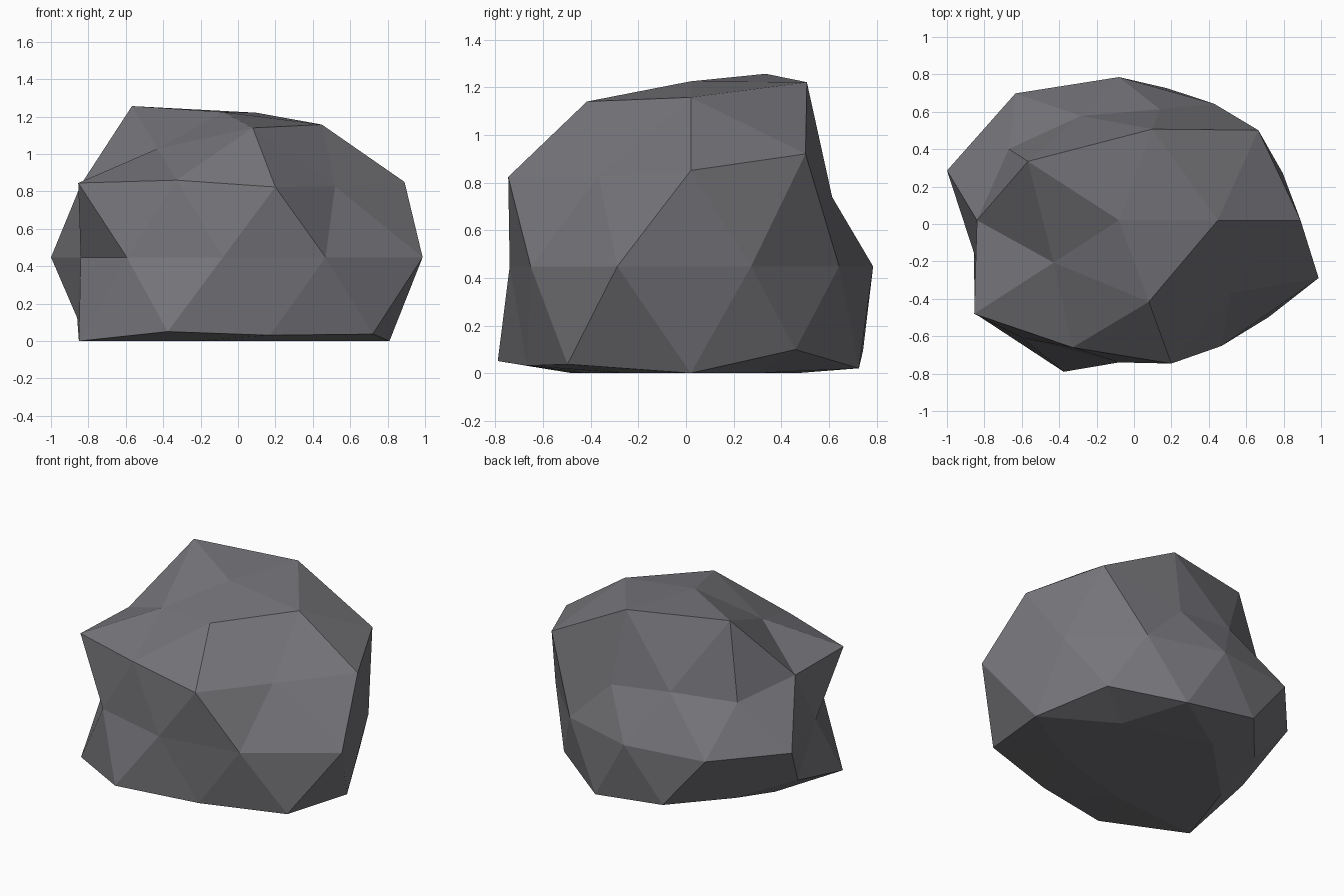
import bpy, bmesh, math

if "Cube" in bpy.data.objects:
    bpy.data.objects.remove(bpy.data.objects["Cube"])

# Stone colour
stone = bpy.data.materials.new("grey_stone")
stone.diffuse_color = (0.18, 0.178, 0.195, 1)
stone.use_nodes = True
stone.node_tree.nodes["Principled BSDF"].inputs["Base Color"].default_value = stone.diffuse_color

# Bulge of each latitude band of the ball, listed counter-clockwise from +x
BULGE = {
    1.0: [.936],
    0.9: [1.005, 1.095, 1.145, .823, .98],
    0.5: [1.082, .775, .893, .945, .87],
    0.4: [1.085, .784, .815, 1.07, 1.012],
    0.0: [.92, .865, .86, .942, .967, .80, .875, .854, .933, 1.122],
    -0.4: [.94, .955, .872, 1.07, 1.106],
    -0.5: [1.046, .98, .826, 1.12, .955],
    -0.9: [1, 1, 1.157, 1, 1],
    -1.0: [1],
}
CENTRE = (-0.08, 0.02, 0.448)
SCALE = (1.0, 0.89, 0.83)


def azimuth(v):
    return round(math.degrees(math.atan2(v.co.y, v.co.x)), 1) % 360


# Boulder: low-poly ball pushed in and out, then flattened on the ground
bm = bmesh.new()
bmesh.ops.create_icosphere(bm, subdivisions=2, radius=1)
bands = {}
for v in bm.verts:
    bands.setdefault(round(v.co.z, 1) + 0.0, []).append(v)
for level, verts in bands.items():
    for v, r in zip(sorted(verts, key=azimuth), BULGE[level]):
        v.co = [c + s * r * d for c, s, d in zip(CENTRE, SCALE, v.co)]
        v.co.z = max(v.co.z, 0)
bmesh.ops.recalc_face_normals(bm, faces=bm.faces)

mesh = bpy.data.meshes.new("boulder")
bm.to_mesh(mesh)
bm.free()
mesh.materials.append(stone)
bpy.context.collection.objects.link(bpy.data.objects.new("boulder", mesh))
